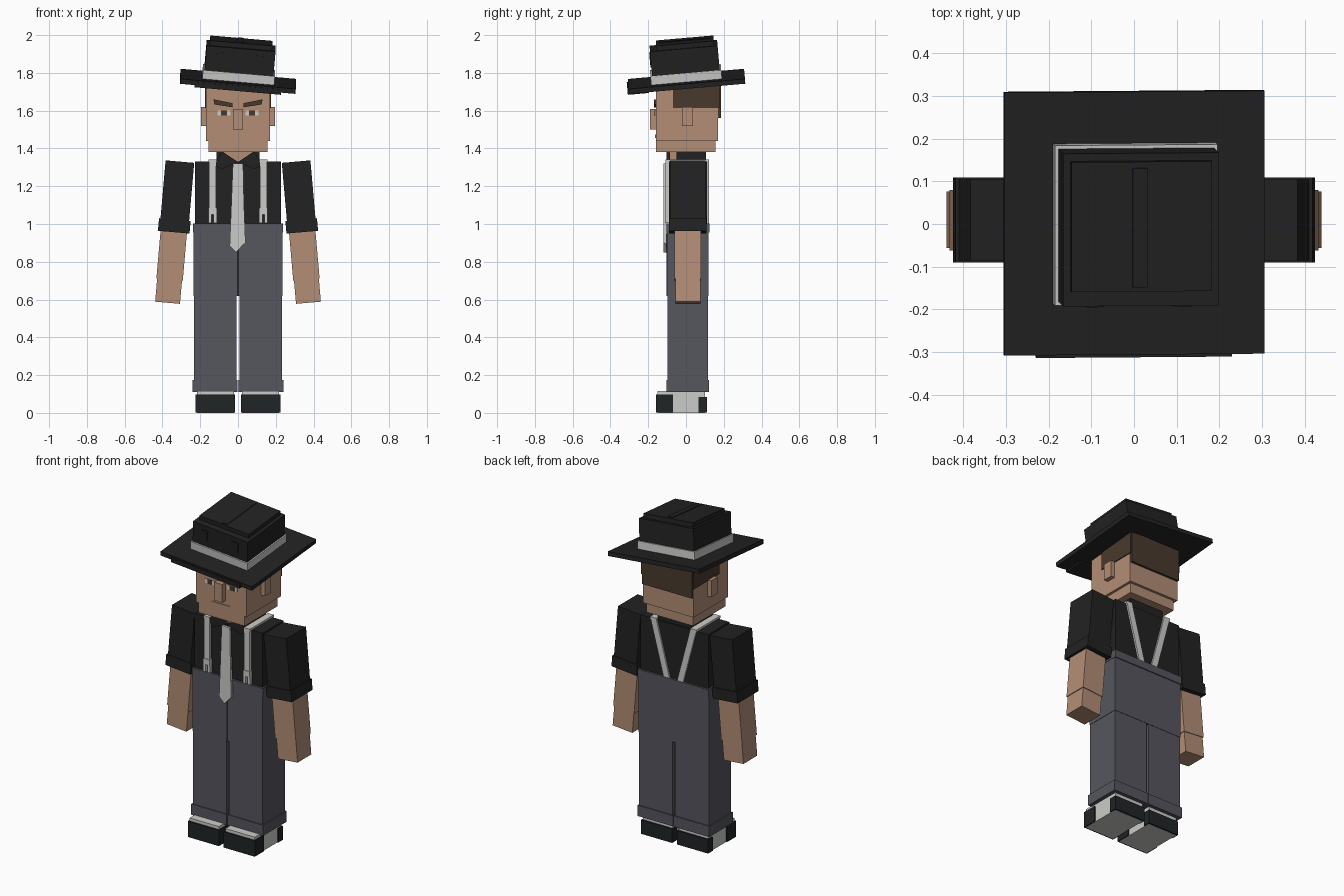
import bpy, bmesh, math
from mathutils import Matrix, Vector

if "Cube" in bpy.data.objects:
    bpy.data.objects.remove(bpy.data.objects["Cube"])


def material(name, r, g, b):
    m = bpy.data.materials.new(name)
    m.diffuse_color = (r, g, b, 1)
    m.use_nodes = True
    m.node_tree.nodes["Principled BSDF"].inputs["Base Color"].default_value = m.diffuse_color
    return m


SKIN = material("skin", 0.45, 0.27, 0.18)
BLACK = material("black cloth", 0.016, 0.016, 0.017)
SHOE = material("shoe black", 0.014, 0.018, 0.018)
WHITE = material("off white", 0.60, 0.60, 0.58)
GREY = material("trouser grey", 0.092, 0.092, 0.112)
HAIR = material("dark brown", 0.066, 0.042, 0.026)
I = Matrix.Identity(4)


def finish(name, bm, mat):
    bmesh.ops.recalc_face_normals(bm, faces=bm.faces)
    me = bpy.data.meshes.new(name)
    bm.to_mesh(me)
    bm.free()
    me.materials.append(mat)
    ob = bpy.data.objects.new(name, me)
    bpy.context.collection.objects.link(ob)
    return ob


def box(name, x, y, z, mat, frame=I):
    """Box from ranges along each axis, placed in an optional frame."""
    bm = bmesh.new()
    bmesh.ops.create_cube(bm, size=1)
    for v in bm.verts:
        v.co = frame @ Vector([(a + b) / 2 + (b - a) * c
                               for (a, b), c in zip((x, y, z), v.co)])
    return finish(name, bm, mat)


def plate(name, outline, y, mat):
    """Outline of (x, z) points extruded over a y range."""
    bm = bmesh.new()
    f = bm.faces.new([bm.verts.new((px, y[0], pz)) for px, pz in outline])
    new = bmesh.ops.extrude_face_region(bm, geom=[f])["geom"]
    for v in new:
        if isinstance(v, bmesh.types.BMVert):
            v.co.y = y[1]
    return finish(name, bm, mat)


def span(s, a, b):
    return tuple(sorted((s * a, s * b)))


def mirrored(s, pts):
    return [(s * px, pz) for px, pz in pts]


# Head
box("head", (-.17, .17), (-.16, .17), (1.44, 1.75), SKIN)
box("jaw", (-.155, .155), (-.158, .155), (1.38, 1.44), SKIN)
box("nose", (-.027, .027), (-.19, -.16), (1.50, 1.61), SKIN)
box("mouth", (-.06, .06), (-.164, -.16), (1.455, 1.475), SKIN)
box("hair", (-.176, .176), (-.07, .178), (1.615, 1.75), HAIR)
box("back_hair", (-.168, .168), (.165, .184), (1.56, 1.75), HAIR)

# Neck, torso and hips
box("neck", (-.085, .085), (-.085, .06), (1.30, 1.40), SKIN)
box("collar_band", (-.115, .115), (-.05, .105), (1.32, 1.38), BLACK)
box("torso", (-.228, .228), (-.09, .112), (.98, 1.33), BLACK)
box("hips", (-.236, .236), (-.10, .118), (.62, 1.0), GREY)
box("waistband", (-.238, .238), (-.102, .124), (.955, 1.002), GREY)
box("fly", (-.004, .004), (-.103, -.10), (.62, .95), BLACK)

# Tie
plate("tie", [(-.027, 1.32), (.027, 1.32), (.036, .90), (-.01, .85), (-.044, .885)],
      (-.118, -.104), WHITE)
plate("tie_tail", [(0, 1.1), (.032, 1.1), (.04, .895), (.005, .89)],
      (-.111, -.103), WHITE)

for s, side in ((-1, "left"), (1, "right")):
    # Face details
    box(f"{side}_ear", span(s, .16, .196), (-.022, .038), (1.52, 1.62), SKIN)
    box(f"{side}_eye", span(s, .04, .108), (-.164, -.159), (1.575, 1.602), WHITE)
    box(f"{side}_pupil", span(s, .058, .09), (-.166, -.16), (1.575, 1.602), HAIR)
    plate(f"{side}_brow", mirrored(s, [(.03, 1.64), (.13, 1.66), (.125, 1.633), (.03, 1.618)]),
          (-.17, -.159), HAIR)

    # Collar flap
    plate(f"{side}_collar_flap",
          mirrored(s, [(.085, 1.385), (0, 1.328), (.09, 1.29), (.125, 1.315)]),
          (-.104, -.086), BLACK)

    # Suspenders: front strap, clips, shoulder strap, slanted back strap
    box(f"{side}_front_strap", span(s, .117, .153), (-.108, -.088), (1.06, 1.34), WHITE)
    box(f"{side}_clip_plate", span(s, .112, .157), (-.112, -.09), (1.05, 1.085), WHITE)
    for a in (.112, .14):
        box(f"{side}_clip", span(s, a, a + .017), (-.110, -.09), (1.005, 1.055), WHITE)
    box(f"{side}_shoulder_strap", span(s, .115, .155), (-.108, .122), (1.328, 1.342), WHITE)
    plate(f"{side}_back_strap",
          mirrored(s, [(.115, 1.34), (.155, 1.34), (.065, 1.0), (.025, 1.0)]),
          (.11, .122), WHITE)

    # Arm, built upright and swung outward
    arm = Matrix.Translation((s * .324, 0, 1.143)) @ Matrix.Rotation(-s * math.radians(5), 4, 'Y')
    box(f"{side}_sleeve", (-.076, .076), (-.085, .104), (-.185, .188), BLACK, arm)
    box(f"{side}_sleeve_cuff", (-.084, .084), (-.09, .109), (-.187, -.12), BLACK, arm)
    box(f"{side}_forearm", (-.07, .07), (-.062, .08), (-.44, -.15), SKIN, arm)
    box(f"{side}_hand", (-.066, .066), (-.056, .076), (-.562, -.44), SKIN, arm)

    # Leg and turned up cuff
    box(f"{side}_leg", span(s, .008, .234), (-.098, .116), (.11, .63), GREY)
    box(f"{side}_leg_cuff", span(s, .003, .241), (-.104, .122), (.11, .175), GREY)

    # Two tone shoe
    box(f"{side}_shoe", span(s, .022, .218), (-.152, .10), (0, .115), WHITE)
    box(f"{side}_toe_cap", span(s, .016, .225), (-.16, -.07), (.001, .097), SHOE)
    box(f"{side}_heel", span(s, .016, .225), (.065, .11), (.001, .085), SHOE)

# Hat, tipped forward and to one side
hat = (Matrix.Translation((0, 0, 1.755)) @ Matrix.Rotation(math.radians(5), 4, 'X')
       @ Matrix.Rotation(math.radians(5), 4, 'Y'))
box("hat_brim", (-.306, .306), (-.306, .312), (-.013, .013), BLACK, hat)
box("hat_front_brim", (-.23, .23), (-.313, -.2), (-.024, .004), BLACK, hat)
box("hat_crown", (-.183, .183), (-.176, .183), (.01, .19), BLACK, hat)
box("hat_band", (-.191, .191), (-.185, .191), (.012, .06), WHITE, hat)
box("hat_top", (-.166, .164), (-.14, .165), (.19, .216), BLACK, hat)
box("hat_crease", (-.022, .013), (-.13, .15), (.21, .22), BLACK, hat)
for cx in (-.105, .1):
    box("hat_dent", (cx - .021, cx + .021), (-.181, -.17), (.10, .16), BLACK, hat)
